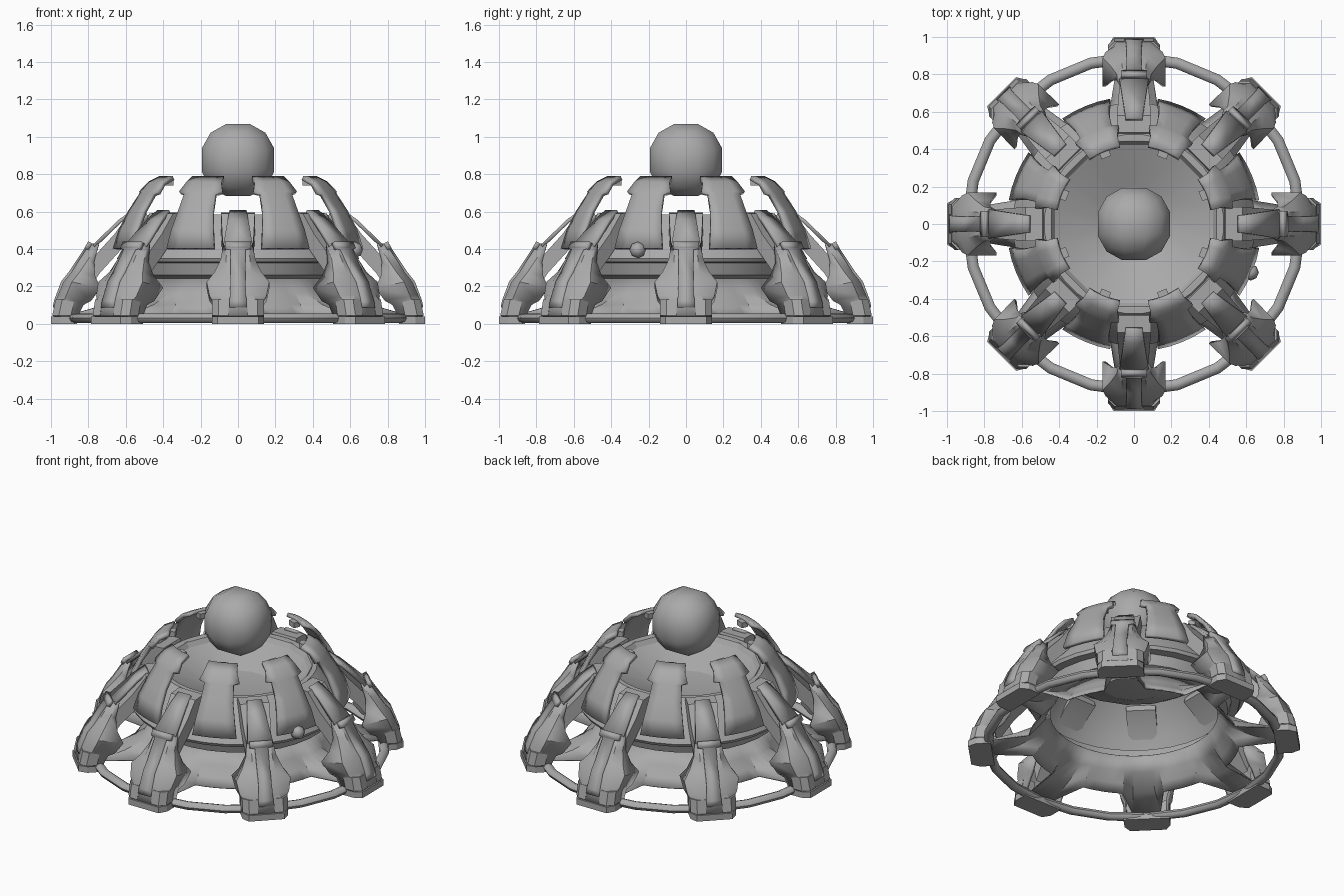
import bpy, bmesh, math
from mathutils import Matrix, Vector

if "Cube" in bpy.data.objects:
    bpy.data.objects.remove(bpy.data.objects["Cube"])

metal = bpy.data.materials.new("mid_grey")
metal.diffuse_color = (0.4, 0.4, 0.4, 1)
metal.use_nodes = True
metal.node_tree.nodes["Principled BSDF"].inputs["Base Color"].default_value = metal.diffuse_color
LEGS = [k * math.pi / 4 for k in range(8)]
GAPS = [a + math.pi / 8 for a in LEGS]


def finish(name, bm, thick=0, angle=30):
    me = bpy.data.meshes.new(name)
    bm.to_mesh(me)
    bm.free()
    ob = bpy.data.objects.new(name, me)
    bpy.context.collection.objects.link(ob)
    me.materials.append(metal)
    bpy.ops.object.select_all(action='DESELECT')
    ob.select_set(True)
    bpy.context.view_layer.objects.active = ob
    bpy.ops.object.shade_smooth_by_angle(angle=math.radians(angle))
    if thick:
        mod = ob.modifiers.new("thickness", 'SOLIDIFY')
        mod.thickness = thick
        mod.offset = 0
        while ob.modifiers[0] != mod:
            bpy.ops.object.modifier_move_up(modifier=mod.name)
    return ob


def add_grid(bm, rows, close=False):
    """Skin a list of equally long point rows."""
    vs = [[bm.verts.new(p) for p in row] for row in rows]
    n = len(rows[0])
    for a, b in zip(vs, vs[1:]):
        for i in range(n if close else n - 1):
            j = (i + 1) % n
            bm.faces.new((a[i], a[j], b[j], b[i]))
    return vs


def radial_grid(name, rows, angles, thick=0, close=False, caps=False):
    """Repeat a skinned part (x = outward) around the vertical axis."""
    bm = bmesh.new()
    for a in angles:
        m = Matrix.Rotation(a, 3, 'Z')
        vs = add_grid(bm, [[m @ Vector(p) for p in r] for r in rows], close)
        if caps:
            bm.faces.new(vs[0])
            bm.faces.new(vs[-1])
    if caps:
        bmesh.ops.recalc_face_normals(bm, faces=bm.faces)
    return finish(name, bm, thick)


def lathe(name, profile, n, angle=30):
    bm = bmesh.new()
    rows = [[(r * math.cos((i + .5) * 2 * math.pi / n),
              r * math.sin((i + .5) * 2 * math.pi / n), z) for i in range(n)]
            for r, z in profile]
    add_grid(bm, rows, True)
    bmesh.ops.remove_doubles(bm, verts=bm.verts, dist=1e-4)
    return finish(name, bm, 0, angle)


def ball(bm, centre, radius, cuts):
    """Cube divided and pushed out to a sphere."""
    made = bmesh.ops.create_cube(bm, size=2)["verts"]
    edges = list({e for v in made for e in v.link_edges})
    old = set(bm.verts) - set(made)
    bmesh.ops.subdivide_edges(bm, edges=edges, cuts=cuts, use_grid_fill=True)
    for v in bm.verts:
        if v not in old:
            v.co = v.co.normalized() * radius + Vector(centre)


# floating core sphere
bm = bmesh.new()
ball(bm, (0, 0, .875), .213, 2)
finish("core_sphere", bm, 0, 60)

# body shell, shallow bowl and rim
lathe("body_shell", [(.45, .585), (.48, .585), (.55, .51), (.61, .42), (.65, .35),
                     (.64, .33), (.59, .325), (.57, .26), (.51, .24)], 32)
lathe("bowl", [(.48, .585), (.45, .58), (.43, .55), (.2, .45), (0, .43)], 16, 15)

# scalloped skirt reaching out under every leg
bm = bmesh.new()
N = 64
rows = []
for ri, zi, reach in [(.51, .24, 0), (.55, .16, .1), (.6, .1, .45), (.64, .05, 1)]:
    row = []
    for i in range(N):
        a = 2 * math.pi * i / N
        peak = max(0, math.cos(8 * a)) ** .8 if i % 8 not in (0, 1, 7) else 1
        r = ri + .24 * reach * peak
        row.append((r * math.cos(a), r * math.sin(a), zi))
    rows.append(row)
add_grid(bm, rows, True)
finish("skirt", bm, .008)

# ground ring
bm = bmesh.new()
rows = []
for i in range(25):
    a = 2 * math.pi * i / 24
    rows.append([((.89 + .03 * math.cos(t)) * math.cos(a),
                  (.89 + .03 * math.cos(t)) * math.sin(a), .03 + .026 * math.sin(t))
                 for t in [k * math.pi / 4 for k in range(8)]])
add_grid(bm, rows, True)
bmesh.ops.remove_doubles(bm, verts=bm.verts, dist=1e-4)
bmesh.ops.recalc_face_normals(bm, faces=bm.faces)
finish("ground_ring", bm, 0, 50)

# curved petals standing between the legs
petal = [(.42, .78, .09), (.48, .75, .10), (.525, .70, .125), (.53, .69, .09),
         (.59, .60, .10), (.64, .50, .12), (.67, .40, .137)]
rows = [[(r * math.cos(w * k / r), r * math.sin(w * k / r), z)
         for k in (-1, -.5, 0, .5, 1)] for r, z, w in petal]
radial_grid("petals", rows, GAPS, .025)


def box_rows(r0, r1, w, z0, z1):
    return [[(r, -w, z0), (r, w, z0), (r, w, z1), (r, -w, z1)] for r in (r0, r1)]


radial_grid("petal_tabs", box_rows(.385, .43, .027, .74, .775), GAPS, close=True, caps=True)

# knobs at the petal feet
bm = bmesh.new()
for a in GAPS:
    ball(bm, (.675 * math.cos(a), .675 * math.sin(a), .395), .044, 1)
finish("petal_knobs", bm, 0, 50)

# arm brackets joining body and legs
arm = [(.49, .595, .09, .06), (.58, .59, .09, .12), (.66, .48, .085, .10),
       (.76, .37, .075, .10), (.86, .22, .07, .10)]
rows = [[(r, -w, z), (r, w, z), (r - .02, w, z - d), (r - .02, -w, z - d)]
        for r, z, w, d in arm]
radial_grid("arm_brackets", rows, LEGS, close=True, caps=True)

# tapered fin above each arm
rows = [[(r, -w, z), (r, w, z)] for r, z, w in
        [(.56, .60, .045), (.63, .55, .055), (.77, .415, .078)]]
radial_grid("arm_fins", rows, LEGS, .02)

# hollow leg armour: r, z, face half width, full half width, depth
leg = [(.785, .425, .055, .07, .04), (.84, .34, .06, .085, .07),
       (.885, .27, .07, .12, .12), (.925, .22, .075, .16, .19),
       (.955, .15, .08, .145, .17), (.965, .125, .09, .13, .14), (.985, .04, .10, .13, .12)]
rows = [[(r - d, -w, z - d * .15), (r - .04, -w, z), (r, -f, z),
         (r, f, z), (r - .04, w, z), (r - d, w, z - d * .15)] for r, z, f, w, d in leg]
radial_grid("leg_armour", rows, LEGS, .018)

# raised strip and top crosspiece on each leg
strip = [(.79, .435, .07), (.81, .40, .07), (.812, .395, .04), (.895, .27, .04),
         (.935, .22, .04), (.972, .12, .045), (.978, .085, .045)]
rows = [[(r, -w, z), (r, w, z)] for r, z, w in strip]
radial_grid("leg_strips", rows, LEGS, .025)

# feet and ankle blocks
rows = [[(.86, -.14, z), (.95, -.14, z), (1.0, -.11, z), (1.0, .11, z),
         (.95, .14, z), (.86, .14, z)] for z in (0, .04)]
radial_grid("feet", rows, LEGS, close=True, caps=True)
for side, s in (("left", 1), ("right", -1)):
    rows = [[(r - .1, s * .14, z), (r - .035, s * .14, z), (r, s * .105, z),
             (r, s * .05, z), (r - .1, s * .05, z)] for r, z in ((.993, .045), (.975, .13))]
    radial_grid("ankle_blocks_" + side, rows, LEGS, close=True, caps=True)
